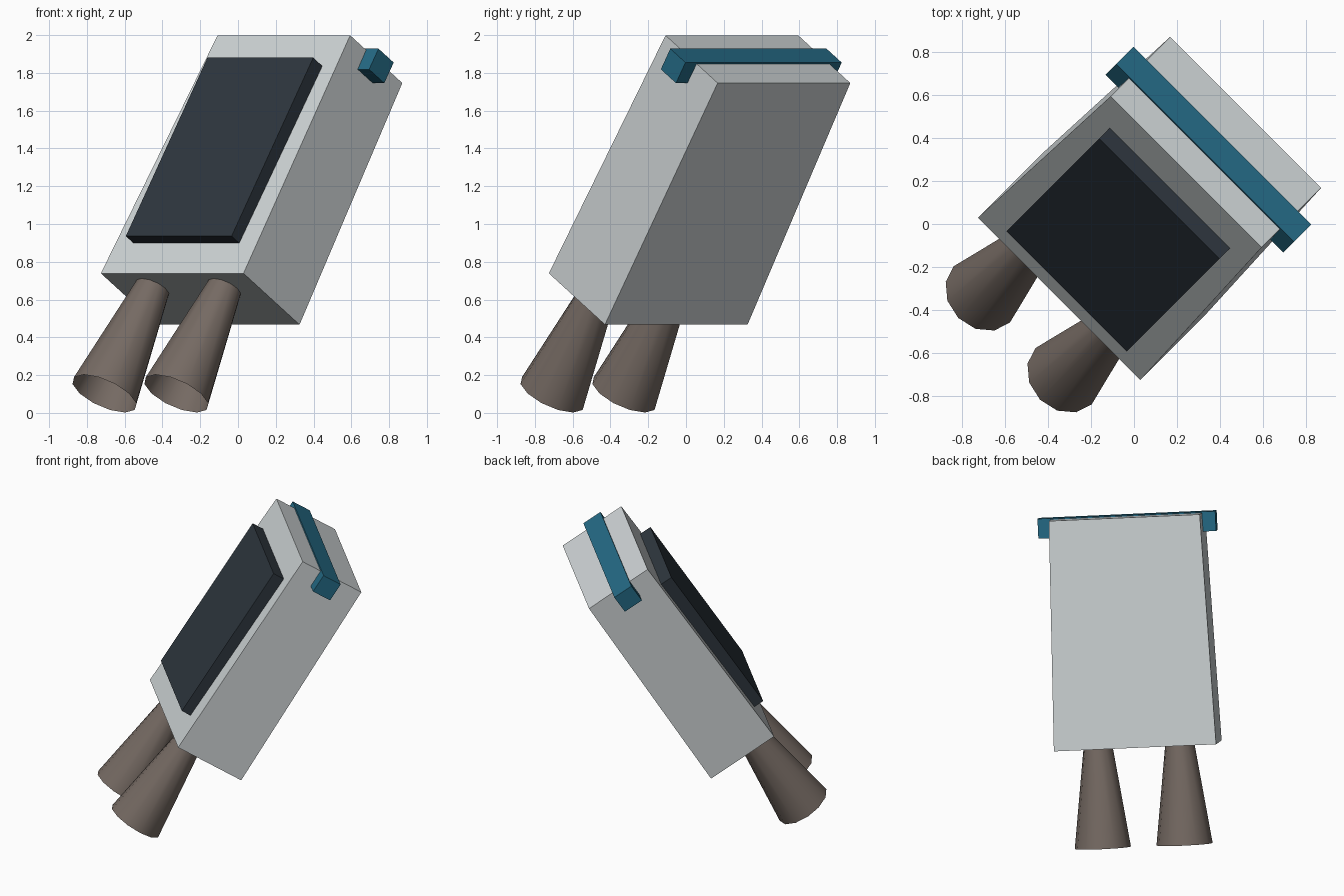
import bpy
import bmesh
from math import radians
from mathutils import Matrix, Vector

if "Cube" in bpy.data.objects:
    bpy.data.objects.remove(bpy.data.objects["Cube"], do_unlink=True)

# Whole figure leans back and is turned; local origin is the centre of the body's underside
POSE = (Matrix.Translation((-0.2, -0.2, 0.603))
        @ Matrix.Rotation(radians(-45), 4, 'Z')
        @ Matrix.Rotation(radians(-32.9), 4, 'X'))


def material(name, color):
    mat = bpy.data.materials.new(name)
    mat.use_nodes = True
    mat.diffuse_color = (*color, 1)
    mat.node_tree.nodes["Principled BSDF"].inputs["Base Color"].default_value = (*color, 1)
    return mat


def finish(name, bm, mat):
    bmesh.ops.recalc_face_normals(bm, faces=bm.faces)
    mesh = bpy.data.meshes.new(name)
    bm.to_mesh(mesh)
    bm.free()
    mesh.materials.append(mat)
    obj = bpy.data.objects.new(name, mesh)
    obj.matrix_world = POSE
    bpy.context.collection.objects.link(obj)
    return obj


def box(name, low, high, mat, taper=1.0):
    """Box between two corners; taper scales the top face."""
    low, high = Vector(low), Vector(high)
    bm = bmesh.new()
    bmesh.ops.create_cube(bm, size=1)
    for v in bm.verts:
        is_top = v.co.z > 0
        v.co = (low + high) / 2 + v.co * (high - low)
        if is_top:
            v.co.x *= taper
            v.co.y *= taper
    return finish(name, bm, mat)


def leg(name, x, mat):
    """Open flared tube that narrows into the underside."""
    bm = bmesh.new()
    foot, hip = -0.664, 0.04
    bmesh.ops.create_cone(bm, cap_ends=False, segments=12,
                          radius1=0.185, radius2=0.09, depth=hip - foot,
                          matrix=Matrix.Translation((x, -0.105, (foot + hip) / 2)))
    obj = finish(name, bm, mat)
    for face in obj.data.polygons:
        face.use_smooth = True


pale_grey = material("pale_grey", (0.62, 0.66, 0.67))
dark_slate = material("dark_slate", (0.027, 0.037, 0.048))
teal = material("teal", (0.018, 0.145, 0.235))
brown = material("brown_grey", (0.18, 0.145, 0.125))

# Tapered body, front panel and crossbar
box("body", (-0.534, -0.25, 0), (0.534, 0.25, 1.512), pale_grey, taper=0.93)
box("front_panel", (-0.396, -0.316, 0.192), (0.396, -0.235, 1.317), dark_slate)
box("crossbar", (-0.585, -0.09, 1.39), (0.585, 0.045, 1.52), teal)

# Pair of legs
for side, x in (("left", 0.269), ("right", -0.269)):
    leg(side + "_leg", x, brown)
